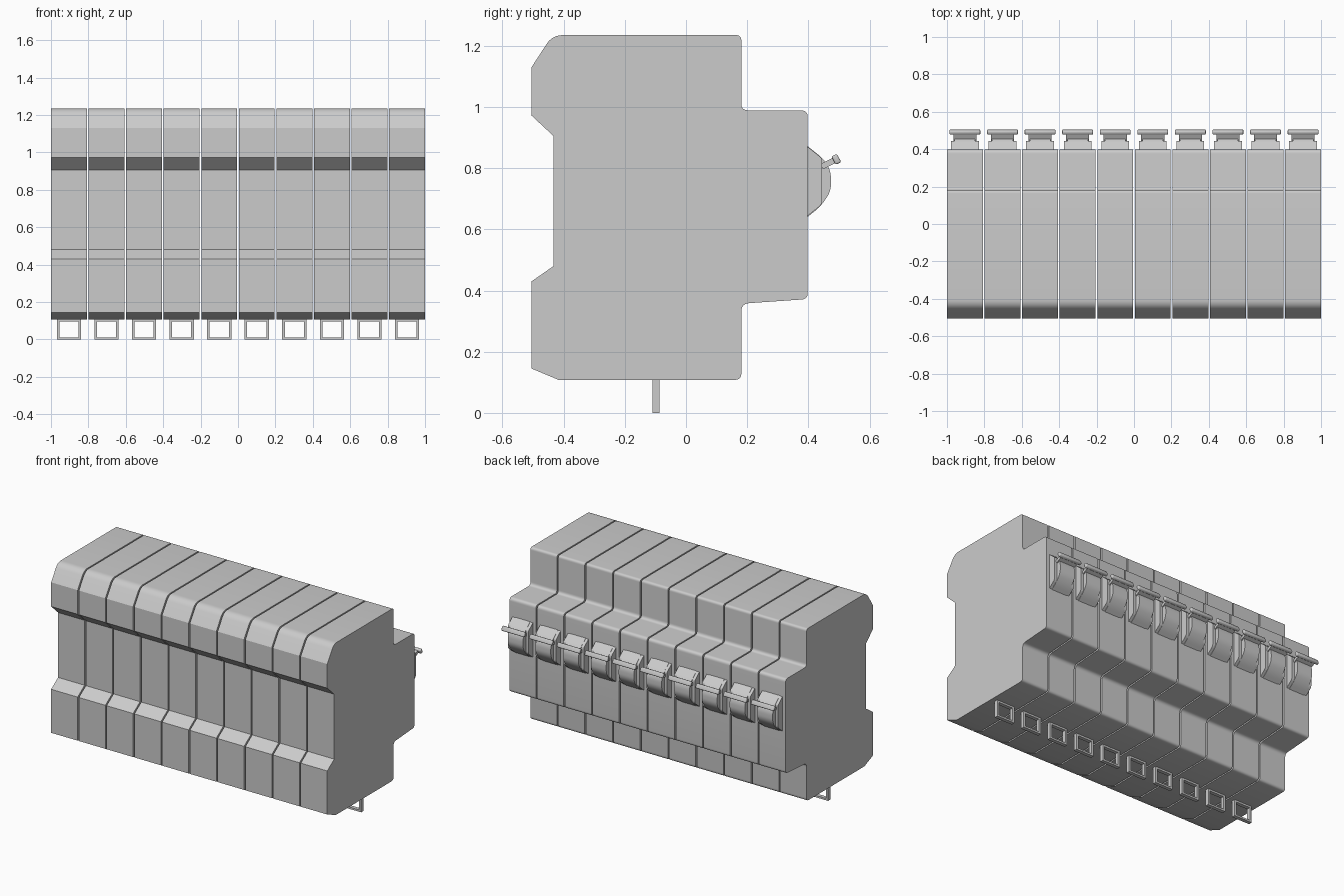
import bpy, bmesh, math
from mathutils import Vector, Matrix

if "Cube" in bpy.data.objects:
    bpy.data.objects.remove(bpy.data.objects["Cube"])

COUNT, WIDTH = 10, 0.192
PITCH = (2 - WIDTH) / (COUNT - 1)


def rounded(points, steps=6):
    """Turn (y, z, setback) corners into an outline with rounded corners."""
    out = []
    for i, (y, z, t) in enumerate(points):
        p = Vector((y, z))
        if t == 0:
            out.append(p)
            continue
        a = p + (Vector(points[i - 1][:2]) - p).normalized() * t
        b = p + (Vector(points[(i + 1) % len(points)][:2]) - p).normalized() * t
        for s in range(steps + 1):
            u = s / steps
            out.append(a * (1 - u) ** 2 + p * 2 * u * (1 - u) + b * u ** 2)
    return out


def extrude(bm, outline, x0, x1):
    """Extrude a y-z outline between two x positions."""
    a = [bm.verts.new((x0, p[0], p[1])) for p in outline]
    b = [bm.verts.new((x1, p[0], p[1])) for p in outline]
    bm.faces.new(a)
    bm.faces.new(b[::-1])
    for i in range(len(a)):
        j = (i + 1) % len(a)
        bm.faces.new((a[i], b[i], b[j], a[j]))


def box(bm, centre, size, tilt=0):
    m = (Matrix.Translation(centre) @ Matrix.Rotation(tilt, 4, 'X')
         @ Matrix.Diagonal((*size, 1)))
    return bmesh.ops.create_cube(bm, size=1, matrix=m)['verts']


def finish(bm, name):
    """Make one smooth-shaded mesh and repeat it along the row."""
    bmesh.ops.recalc_face_normals(bm, faces=bm.faces)
    mesh = bpy.data.meshes.new(name)
    bm.to_mesh(mesh)
    bm.free()
    for i in range(COUNT):
        ob = bpy.data.objects.new(f"{name}_{i + 1}", mesh)
        ob.location.x = (i - (COUNT - 1) / 2) * PITCH
        bpy.context.collection.objects.link(ob)
    bpy.ops.object.select_all(action='DESELECT')
    ob.select_set(True)
    bpy.context.view_layer.objects.active = ob
    bpy.ops.object.shade_smooth_by_angle(angle=math.radians(30))


# Breaker housing: stepped at the back, rail recess at the front
bm = bmesh.new()
extrude(bm, rounded([
    (-0.505, 0.145, 0), (-0.505, 0.43, 0), (-0.433, 0.48, 0),
    (-0.433, 0.905, 0), (-0.505, 0.972, 0), (-0.505, 1.13, 0),
    (-0.437, 1.235, 0.035), (0.181, 1.235, 0.018), (0.181, 0.989, 0.022),
    (0.398, 0.989, 0.022), (0.398, 0.372, 0.02), (0.181, 0.357, 0.026),
    (0.181, 0.108, 0.022), (-0.417, 0.108, 0)]), -WIDTH / 2, WIDTH / 2)
finish(bm, "housing")

# Rotary switch drum: rounded hump with a wider, lower collar
bm = bmesh.new()
extrude(bm, rounded([(0.39, 0.635, 0), (0.44, 0.674, 0.03), (0.474, 0.725, 0.025),
                     (0.474, 0.79, 0.025), (0.45, 0.83, 0.02), (0.39, 0.878, 0)]),
        -0.055, 0.055)
extrude(bm, rounded([(0.39, 0.638, 0), (0.445, 0.682, 0.015),
                     (0.445, 0.832, 0.01), (0.39, 0.876, 0)]), -0.074, 0.074)
finish(bm, "switch_drum")

# Lever handle: tilted neck and cross bar
bm = bmesh.new()
tilt = math.radians(27)
box(bm, (0, 0.464, 0.815), (0.124, 0.045, 0.019), tilt)
bar = box(bm, (0, 0.4915, 0.829), (0.165, 0.02, 0.031), tilt)
edges = list({e for v in bar for e in v.link_edges})
bmesh.ops.bevel(bm, geom=edges, offset=0.006, segments=3, profile=0.5, affect='EDGES')
finish(bm, "lever_handle")

# Wire loop under each housing
bm = bmesh.new()
for sx in (-1, 1):
    box(bm, (sx * 0.058, -0.098, 0.056), (0.014, 0.024, 0.112))
for z in (0.006, 0.102):
    box(bm, (0, -0.098, z), (0.116, 0.024, 0.012))
finish(bm, "bottom_clip")
